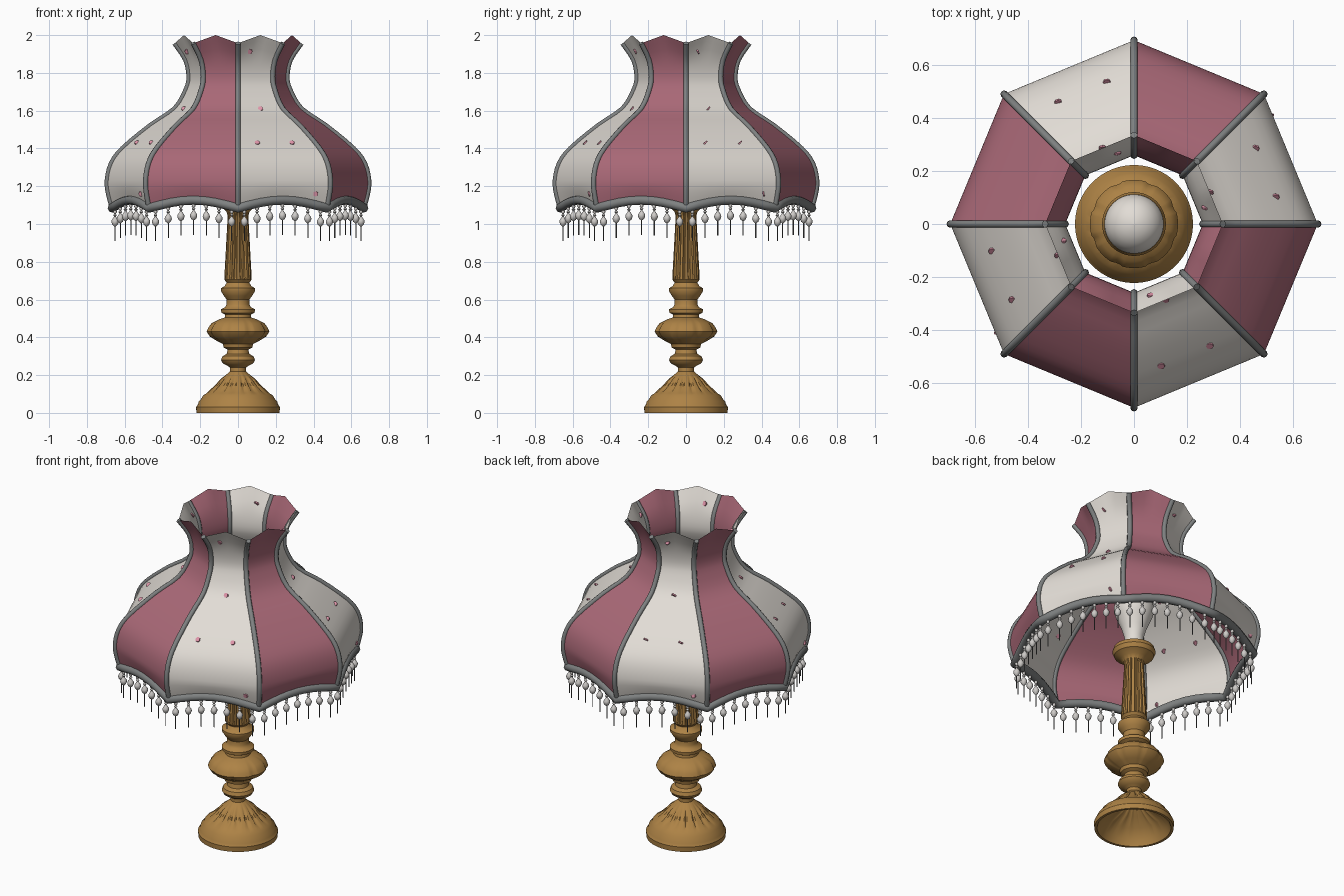
import bpy, bmesh, math
from mathutils import Vector, Matrix

if "Cube" in bpy.data.objects:
    bpy.data.objects.remove(bpy.data.objects["Cube"])

def material(name, rgb):
    m = bpy.data.materials.new(name)
    m.diffuse_color = (*rgb, 1)
    m.use_nodes = True
    m.node_tree.nodes["Principled BSDF"].inputs["Base Color"].default_value = m.diffuse_color
    return m

BRASS = material("antique brass", (0.42, 0.225, 0.06))
PINK = material("dusty pink", (0.40, 0.14, 0.185))
WHITE = material("warm white", (0.76, 0.72, 0.67))
GREY = material("grey trim", (0.21, 0.22, 0.22))
ROSE = material("rose spot", (0.74, 0.30, 0.40))
BEAD = material("pearl bead", (0.62, 0.60, 0.58))
THREAD = material("dark thread", (0.15, 0.15, 0.15))

def finish(bm, name, mats, angle=35):
    me = bpy.data.meshes.new(name)
    bm.to_mesh(me)
    bm.free()
    for m in mats:
        me.materials.append(m)
    me.shade_smooth()
    me.set_sharp_from_angle(angle=math.radians(angle))
    ob = bpy.data.objects.new(name, me)
    bpy.context.collection.objects.link(ob)
    return ob

def lathe(bm, prof, seg, origin=(0, 0, 0), mod=lambda a, r, z: r, mat=0):
    rings = []
    for r, z in prof:
        rings.append([bm.verts.new((origin[0] + mod(a, r, z) * math.cos(a),
                                    origin[1] + mod(a, r, z) * math.sin(a), origin[2] + z))
                      for a in (2 * math.pi * i / seg for i in range(seg))])
    for lo, hi in zip(rings, rings[1:]):
        for i in range(seg):
            j = (i + 1) % seg
            bm.faces.new((lo[i], lo[j], hi[j], hi[i])).material_index = mat

def tube(name, pts, radius, mat, cyclic=False):
    cu = bpy.data.curves.new(name, 'CURVE')
    cu.dimensions = '3D'
    cu.bevel_depth = radius
    cu.bevel_resolution = 2
    cu.use_fill_caps = True
    sp = cu.splines.new('POLY')
    sp.points.add(len(pts) - 1)
    for p, co in zip(sp.points, pts):
        p.co = (*co, 1)
    sp.use_cyclic_u = cyclic
    cu.materials.append(mat)
    ob = bpy.data.objects.new(name, cu)
    bpy.context.collection.objects.link(ob)

def smooth_profile(p, n=3):
    p = [Vector(q) for q in p]
    out = []
    for i in range(len(p) - 1):
        a, b, c, d = p[max(i - 1, 0)], p[i], p[i + 1], p[min(i + 2, len(p) - 1)]
        for k in range(n):
            t = k / n
            out.append(0.5 * (2 * b + (c - a) * t + (2 * a - 5 * b + 4 * c - d) * t * t
                              + (3 * b - a - 3 * c + d) * t ** 3))
    return out + [p[-1]]

# turned lamp stand, hollow below, with carved flutes on the foot and column
def flutes(a, r, z):
    if 0.72 < z < 1.04:
        return r * (1 - 0.16 * (math.cos(16 * a) < -0.5))
    if 0.11 < z < 0.19 and r < 0.17:
        return r * (1 - 0.09 * (math.cos(16 * a) < -0.5))
    if 0.38 < z < 0.5 and r > 0.1:
        return r * (1 - 0.03 * (math.cos(8 * a) < -0.8))
    return r

stand = [(0.03, 0.17), (0.09, 0.125), (0.15, 0.085), (0.19, 0.035), (0.205, 0), (0.22, 0),
         (0.222, 0.03), (0.212, 0.045), (0.208, 0.06), (0.192, 0.078), (0.185, 0.092),
         (0.165, 0.105), (0.145, 0.125), (0.118, 0.15), (0.092, 0.18), (0.065, 0.2),
         (0.042, 0.22), (0.042, 0.24), (0.06, 0.252), (0.08, 0.262), (0.09, 0.28), (0.082, 0.3),
         (0.06, 0.312), (0.055, 0.335), (0.075, 0.345), (0.08, 0.365), (0.115, 0.383),
         (0.15, 0.405), (0.166, 0.43), (0.158, 0.45), (0.14, 0.475), (0.1, 0.495),
         (0.07, 0.505), (0.068, 0.52), (0.088, 0.53), (0.09, 0.548), (0.068, 0.56),
         (0.06, 0.575), (0.06, 0.6), (0.075, 0.62), (0.09, 0.645), (0.09, 0.66), (0.07, 0.672),
         (0.06, 0.69), (0.072, 0.705), (0.072, 0.725), (0.055, 1.035), (0.058, 1.06),
         (0.075, 1.08), (0.11, 1.1), (0.12, 1.125), (0.112, 1.15), (0.06, 1.165), (0.001, 1.17)]
bm = bmesh.new()
lathe(bm, stand, 96, mod=flutes)
finish(bm, "turned_stand", [BRASS])

# bulb
bm = bmesh.new()
bulb = [(0.05, 1.165), (0.053, 1.22), (0.07, 1.28), (0.092, 1.33)]
bulb += [(0.112 * math.cos(t), 1.4 + 0.112 * math.sin(t)) for t in
         (math.radians(d) for d in (-25, -10, 5, 20, 35, 50, 65, 80, 89.5))]
lathe(bm, bulb, 32)
finish(bm, "bulb", [WHITE])

# octagonal shade: profile runs along the corners, panels are straight between them
shade = smooth_profile([(0.665, 1.085), (0.685, 1.16), (0.692, 1.23), (0.67, 1.32), (0.61, 1.4),
                        (0.465, 1.52), (0.335, 1.61), (0.275, 1.71), (0.259, 1.78),
                        (0.277, 1.87), (0.335, 1.957)])

def radius_at(z):
    for a, b in zip(shade, shade[1:]):
        if a.y <= z <= b.y:
            return a.x + (b.x - a.x) * (z - a.y) / (b.y - a.y)
    return shade[0].x

def on_shade(panel, u, r, z):
    a, b = (Vector((math.cos(k * math.pi / 4), math.sin(k * math.pi / 4), 0)) for k in (panel, panel + 1))
    p = a.lerp(b, u) * r
    top = max(0, (z - 1.84) / 0.117)
    low = max(0, min(1, (1.22 - z) / 0.135))
    p.z = z + 0.043 * top * (1 - abs(2 * u - 1)) + 0.042 * low * math.sin(math.pi * u)
    return p

N = 8
bm = bmesh.new()
for k in range(8):
    grid = [[bm.verts.new(on_shade(k, i / N, r, z)) for i in range(N + 1)] for r, z in shade]
    for lo, hi in zip(grid, grid[1:]):
        for i in range(N):
            bm.faces.new((lo[i], lo[i + 1], hi[i + 1], hi[i])).material_index = k % 2
finish(bm, "shade_panels", [WHITE, PINK])

# grey ribs on the corners and scalloped rim trim
for k in range(8):
    tube("shade_rib", [on_shade(k, 0, r, z) for r, z in shade], 0.014, GREY)
tube("shade_rim_trim", [on_shade(k, i / N, *shade[0]) for k in range(8) for i in range(N)],
     0.025, GREY, True)

# tiny printed spots on the white panels, thin enough to show on both sides
bm = bmesh.new()
for k in (0, 2, 4, 6):
    for u, z in ((0.3, 1.9), (0.5, 1.61), (0.25, 1.43), (0.7, 1.43), (0.85, 1.15)):
        p = on_shade(k, u, radius_at(z), z)
        du = on_shade(k, u + 0.01, radius_at(z), z) - p
        dz = on_shade(k, u, radius_at(z + 0.01), z + 0.01) - p
        rot = du.cross(dz).to_track_quat('Z', 'Y').to_matrix().to_4x4()
        bmesh.ops.create_cone(bm, cap_ends=True, segments=8, radius1=0.014, radius2=0.014,
                              depth=0.008, matrix=Matrix.Translation(p) @ rot)
finish(bm, "rose_spots", [ROSE])

# bead fringe: small beads, one large drop and a thread tail per strand
strand = [(0.002, -0.015), (0.009, -0.025), (0.01, -0.033), (0.004, -0.04), (0.01, -0.047),
          (0.004, -0.054), (0.009, -0.062), (0.018, -0.075), (0.019, -0.086), (0.013, -0.1),
          (0.002, -0.108)]
bm = bmesh.new()
for k in range(8):
    for i in range(7):
        p = on_shade(k, (i + 0.5) / 7, *shade[0])
        lathe(bm, strand, 8, p)
        lathe(bm, [(0.003, -0.105), (0.003, -0.185)], 5, p, mat=1)
finish(bm, "bead_fringe", [BEAD, THREAD], 60)
